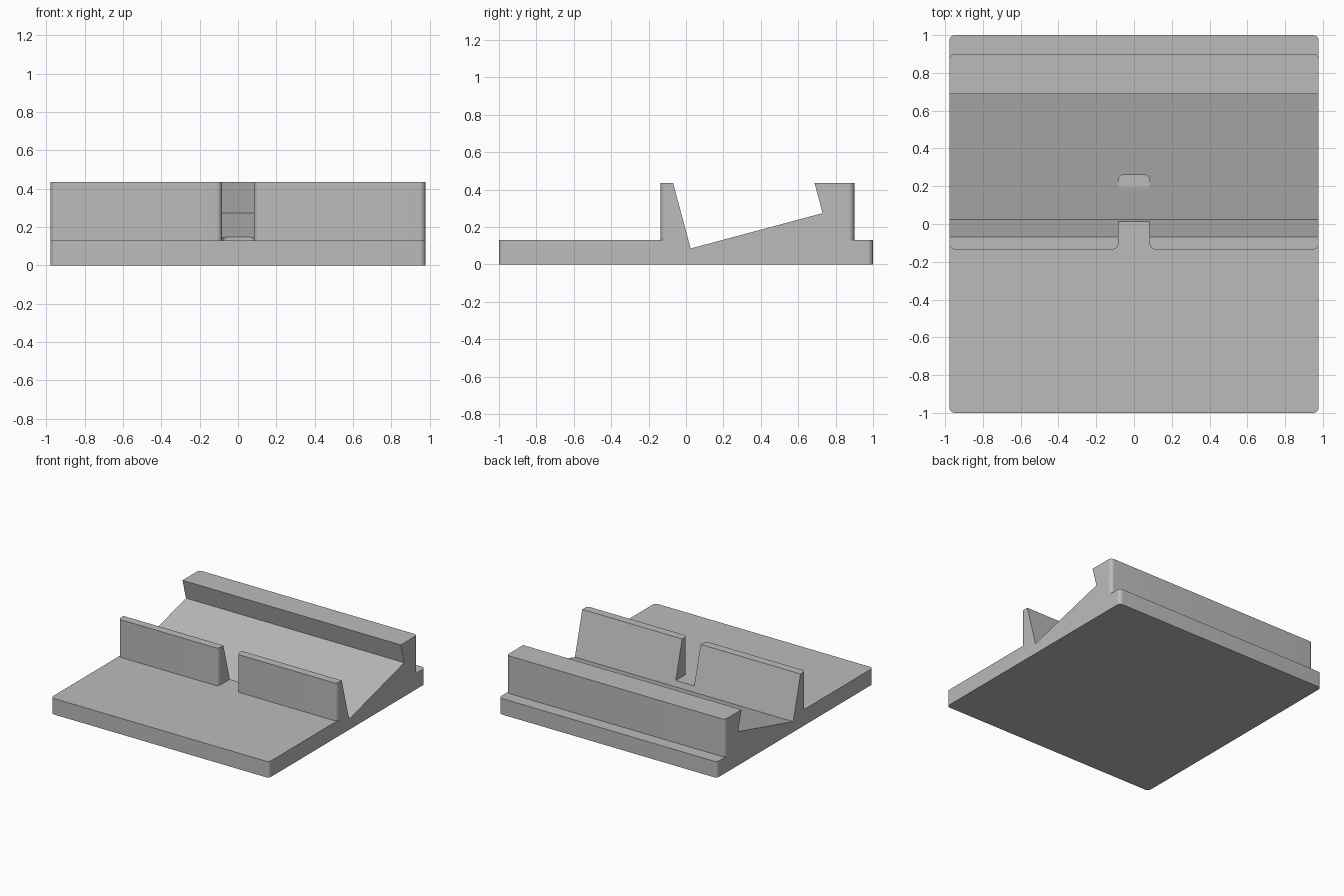
import bpy
import bmesh
import math
from mathutils import Matrix, Vector

if "Cube" in bpy.data.objects:
    bpy.data.objects.remove(bpy.data.objects["Cube"], do_unlink=True)

HALF_WIDTH = 0.978
BASE_TOP = 0.13
TOP = 0.435
RADIUS = 0.03
SEGMENTS = 8

grey = bpy.data.materials.new("light grey")
grey.use_nodes = True
grey.diffuse_color = (0.5, 0.5, 0.5, 1)
grey.node_tree.nodes["Principled BSDF"].inputs["Base Color"].default_value = grey.diffuse_color


def add_object(name, bm):
    bmesh.ops.recalc_face_normals(bm, faces=bm.faces)
    mesh = bpy.data.meshes.new(name)
    bm.to_mesh(mesh)
    bm.free()
    mesh.materials.append(grey)
    obj = bpy.data.objects.new(name, mesh)
    bpy.context.collection.objects.link(obj)
    return obj


def arc(cx, cy, start, end):
    """Quarter-round corner points, angles in degrees."""
    points = []
    for i in range(SEGMENTS + 1):
        a = math.radians(start + (end - start) * i / SEGMENTS)
        points.append((cx + RADIUS * math.cos(a), cy + RADIUS * math.sin(a)))
    return points


def prism(name, half_outline, z0, z1):
    """Extrude an outline given for +x only, mirrored across x = 0."""
    outline = half_outline + [(-x, y) for x, y in reversed(half_outline)]
    bm = bmesh.new()
    face = bm.faces.new([bm.verts.new((x, y, z0)) for x, y in outline])
    grown = bmesh.ops.extrude_face_region(bm, geom=[face])["geom"]
    verts = [v for v in grown if isinstance(v, bmesh.types.BMVert)]
    bmesh.ops.translate(bm, verts=verts, vec=(0, 0, z1 - z0))
    return add_object(name, bm)


def rounded_block(name, y0, y1, z0, z1):
    x = HALF_WIDTH - RADIUS
    outline = arc(x, y0 + RADIUS, -90, 0) + arc(x, y1 - RADIUS, 0, 90)
    return prism(name, outline, z0, z1)


def combine(target, other, operation):
    mod = target.modifiers.new(operation.title(), "BOOLEAN")
    mod.operation = operation
    mod.solver = "EXACT"
    mod.object = other
    bpy.context.view_layer.objects.active = target
    bpy.ops.object.modifier_apply(modifier=mod.name)
    bpy.data.objects.remove(other, do_unlink=True)


# Base plate with the raised block that becomes lip and back rail
stand = rounded_block("device_stand", -1, 1, 0, BASE_TOP)
combine(stand, rounded_block("raised_block", -0.135, 0.9, 0.06, TOP), "UNION")

# Tilted channel between the lip and the rail
bm = bmesh.new()
bmesh.ops.create_cube(bm, size=1)
bmesh.ops.translate(bm, verts=bm.verts, vec=(0, 0.5, 0.5))
bmesh.ops.scale(bm, verts=bm.verts, vec=(3, 0.73, 0.8))
tilt = Matrix.Translation(Vector((0, 0.025, 0.085))) @ Matrix.Rotation(math.radians(15), 4, "X")
bmesh.ops.transform(bm, matrix=tilt, verts=bm.verts)
combine(stand, add_object("channel_cutter", bm), "DIFFERENCE")

# Cable slot: flared mouth at the front, rounded corners at the back
slot = 0.083
front, back = -0.135, 0.26
outline = [(slot + RADIUS, front - 0.1)]
outline += arc(slot + RADIUS, front + RADIUS, 270, 180)
outline += arc(slot - RADIUS, back - RADIUS, 0, 90)
combine(stand, prism("slot_cutter", outline, BASE_TOP, 0.6), "DIFFERENCE")

# Smooth the rounded corners only
bpy.ops.object.select_all(action="DESELECT")
stand.select_set(True)
bpy.context.view_layer.objects.active = stand
bpy.ops.object.shade_smooth_by_angle(angle=math.radians(13))
